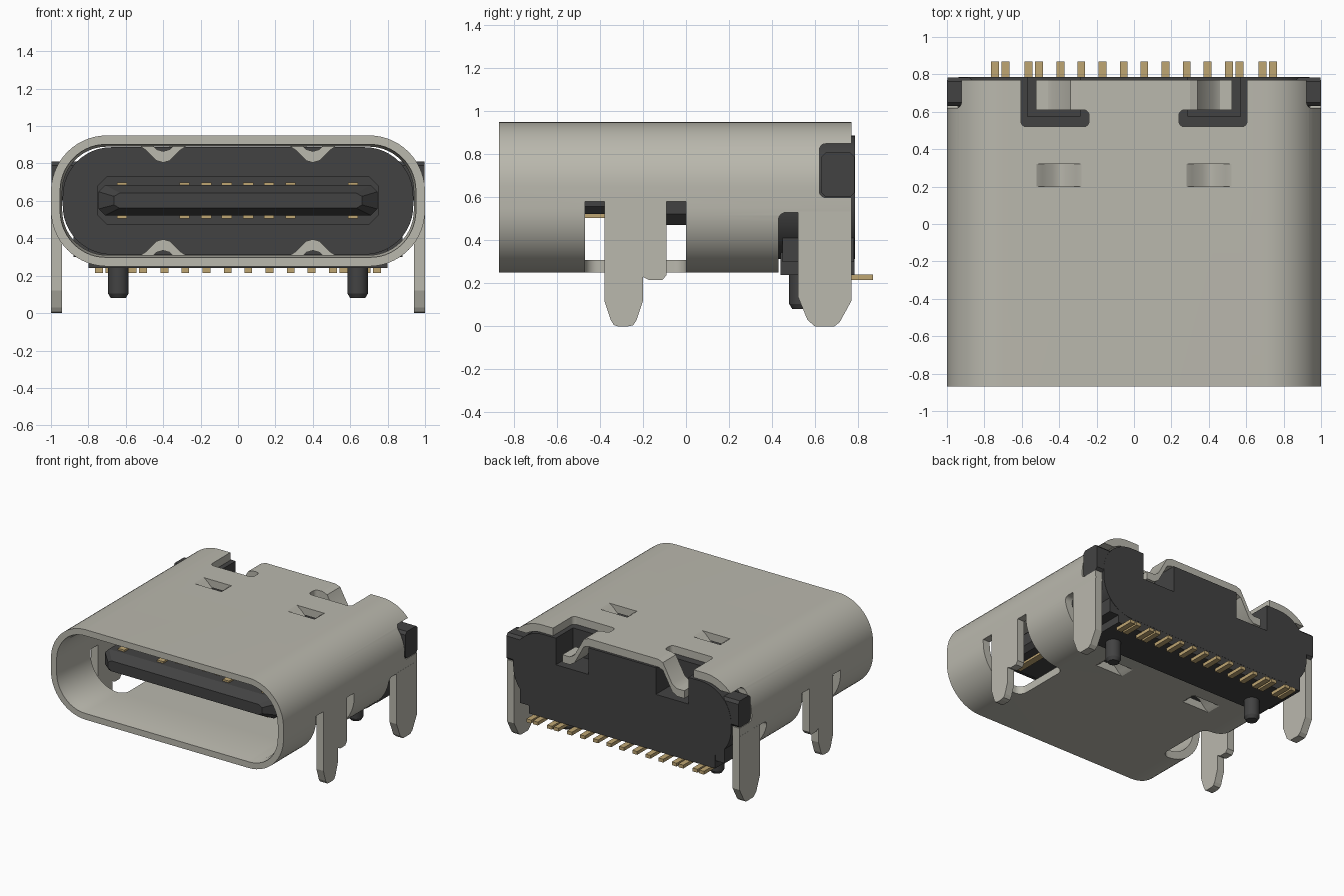
import bpy, bmesh, math
from mathutils import Vector

cube = bpy.data.objects.get("Cube")
if cube:
    bpy.data.objects.remove(cube, do_unlink=True)


def material(name, rgb):
    m = bpy.data.materials.new(name)
    m.use_nodes = True
    m.diffuse_color = (*rgb, 1)
    m.node_tree.nodes["Principled BSDF"].inputs["Base Color"].default_value = (*rgb, 1)
    return m


STEEL = material("satin steel", (0.49, 0.48, 0.42))
BLACK = material("black plastic", (0.055, 0.055, 0.055))
GOLD = material("gold contact", (0.52, 0.38, 0.17))


def rrect(a0, a1, b0, b1, r=0.0, n=8):
    """Rounded rectangle outline; n=1 gives chamfered corners."""
    if r == 0:
        return [(a0, b0), (a1, b0), (a1, b1), (a0, b1)]
    centres = [(a1 - r, b1 - r), (a0 + r, b1 - r), (a0 + r, b0 + r), (a1 - r, b0 + r)]
    return [(ca + r * math.cos(t), cb + r * math.sin(t))
            for q, (ca, cb) in enumerate(centres)
            for t in [(q + k / n) * math.pi / 2 for k in range(n + 1)]]


def loft(name, sections, axis, mat):
    """Solid through (position, outline) sections stacked along an axis."""
    place = {"x": lambda p, d: (d, p[0], p[1]),
             "y": lambda p, d: (p[0], d, p[1]),
             "z": lambda p, d: (p[0], p[1], d)}[axis]
    bm = bmesh.new()
    rings = [[bm.verts.new(place(p, d)) for p in pts] for d, pts in sections]
    for lo, hi in zip(rings, rings[1:]):
        for i in range(len(lo)):
            j = (i + 1) % len(lo)
            bm.faces.new((lo[i], lo[j], hi[j], hi[i]))
    bm.faces.new(rings[0])
    bm.faces.new(rings[-1])
    bmesh.ops.recalc_face_normals(bm, faces=bm.faces)
    me = bpy.data.meshes.new(name)
    bm.to_mesh(me)
    bm.free()
    me.materials.append(mat)
    ob = bpy.data.objects.new(name, me)
    bpy.context.collection.objects.link(ob)
    return ob


def prism(name, pts, axis, d0, d1, mat):
    return loft(name, [(d0, pts), (d1, pts)], axis, mat)


def box(name, x0, x1, y0, y1, z0, z1, mat):
    return prism(name, rrect(x0, x1, y0, y1), "z", z0, z1, mat)


def select(ob):
    bpy.ops.object.select_all(action="DESELECT")
    bpy.context.view_layer.objects.active = ob
    ob.select_set(True)


def cut(ob, cutter):
    cutter.hide_render = True
    mod = ob.modifiers.new("cut", "BOOLEAN")
    mod.operation = "DIFFERENCE"
    mod.solver = "EXACT"
    mod.object = cutter
    select(ob)
    bpy.ops.object.modifier_apply(modifier=mod.name)
    bpy.data.objects.remove(cutter, do_unlink=True)


def smooth(ob):
    select(ob)
    bpy.ops.object.shade_smooth_by_angle(angle=math.radians(30))


def sheet(pts, t):
    """Bent sheet outline: a path given a vertical thickness."""
    return pts + [(a, b - t) for a, b in reversed(pts)]


def flip(pts, s):
    return [(s * a, b) for a, b in pts]


T = 0.06       # sheet thickness
MID = 0.6      # mid height of the shell
SIDES = ((1, "left"), (-1, "right"))

# Shell tube, with a slightly flared mouth
shell = prism("shell", rrect(-1, 1, 0.25, 0.95, 0.3, 14), "y", -0.87, 0.77, STEEL)
bore = rrect(-1 + T, 1 - T, 0.25 + T, 0.95 - T, 0.3 - T, 14)
mouth = [(x * 1.012, MID + (z - MID) * 1.04) for x, z in bore]
cut(shell, loft("bore_cutter", [(-0.9, mouth), (-0.86, mouth), (-0.82, bore), (0.9, bore)],
                "y", STEEL))

# Open the rear underside
cut(shell, prism("rear_cutter", rrect(0.43, 1.2, -0.3, 0.53, 0.035), "x", -1.2, 1.2, STEEL))

for s, side in SIDES:
    def cutter(x0, x1, y0, y1, z0, z1, axis="z", r=0.03):
        x0, x1 = sorted((s * x0, s * x1))
        if axis == "x":
            return prism("cutter", rrect(y0, y1, z0, z1, r), "x", x0, x1, STEEL)
        return prism("cutter", rrect(x0, x1, y0, y1, r), "z", z0, z1, STEEL)

    # Side window wrapping under, ear notch, hooked top slots, and spring holes
    cut(shell, cutter(0.65, 1.2, -0.47, 0, 0, 0.58, r=0.06))
    cut(shell, cutter(0.8, 1.2, 0.62, 1, 0.6, 0.85, "x"))
    cut(shell, cutter(0.525, 0.605, 0.52, 1, 0.7, 1.1))
    cut(shell, cutter(0.24, 0.6, 0.52, 0.61, 0.7, 1.1))
    cut(shell, cutter(0.3, 0.56, 0.58, 1, 0.7, 1.1, r=0))
    cut(shell, cutter(0.28, 0.52, 0.2, 0.32, 0.1, 1.1, r=0))

    # Pressed-in springs above and below
    dent = [(0.28, 0.95), (0.31, 0.93), (0.365, 0.875), (0.4, 0.865),
            (0.435, 0.875), (0.49, 0.93), (0.52, 0.95)]
    top = flip(sheet(dent, T), s)
    smooth(prism(side + "_top_spring", top, "y", 0.2, 0.32, STEEL))
    smooth(prism(side + "_bottom_spring", [(x, 2 * MID - z) for x, z in top],
                 "y", 0.2, 0.32, STEEL))

    # Bent-down wing of the rear flap
    wing = [(0.3, 0.95), (0.34, 0.935), (0.42, 0.79), (0.46, 0.765), (0.525, 0.765)]
    smooth(prism(side + "_flap_wing", flip(sheet(wing, T), s), "y", 0.61, 0.77, STEEL))

    # Mounting legs
    x0, x1 = sorted((s * (1 - T), s))
    front = [(-0.38, 0.585), (-0.38, 0.12), (-0.35, 0.03), (-0.335, 0.006), (-0.315, 0),
             (-0.27, 0), (-0.245, 0.006), (-0.23, 0.03), (-0.2, 0.12), (-0.2, 0.23),
             (-0.17, 0.215), (-0.11, 0.215), (-0.09, 0.24), (-0.09, 0.585)]
    prism(side + "_front_leg", front, "x", x0, x1, STEEL)
    rear = [(0.52, 0.535), (0.52, 0.14), (0.565, 0.03), (0.6, 0), (0.69, 0),
            (0.715, 0.02), (0.77, 0.12), (0.77, 0.535)]
    prism(side + "_rear_leg", rear, "x", x0, x1, STEEL)

    # Plastic ear and locating peg
    x0, x1 = sorted((s * 0.86, s * 0.998))
    prism(side + "_ear", rrect(0.63, 0.783, 0.602, 0.81, 0.02, 1), "x", x0, x1, BLACK)

    def circle(r):
        return [(s * 0.64 + r * math.cos(k * math.pi / 14),
                 0.535 + r * math.sin(k * math.pi / 14)) for k in range(28)]
    smooth(loft(side + "_peg", [(0.08, circle(0.04)), (0.105, circle(0.055)),
                                (0.3, circle(0.055))], "z", BLACK))
smooth(shell)

# Plastic body with pockets for the flap wings
body = prism("insulator_body", rrect(-0.937, 0.937, 0.313, 0.887, 0.26, 12),
             "y", 0.34, 0.785, BLACK)
for s, side in SIDES:
    x0, x1 = sorted((s * 0.29, s * 0.57))
    cut(body, box("pocket_cutter", x0, x1, 0.575, 1, 0.68, 1.1, BLACK))
smooth(body)
box("insulator_foot", -0.8, 0.8, 0.44, 0.784, 0.24, 0.4, BLACK)
box("insulator_shoulder", -0.88, 0.88, 0.45, 0.782, 0.3, 0.45, BLACK)

# Tongue with a thicker root and a chamfered tip
prism("tongue_root", rrect(-0.75, 0.75, 0.473, 0.733, 0.05, 1), "y", -0.09, 0.36, BLACK)
blade = rrect(-0.745, 0.745, 0.522, 0.684, 0.035, 1)
tip = [(x * 0.89, MID + (z - MID) * 0.5) for x, z in blade]
loft("tongue", [(-0.65, tip), (-0.57, blade), (0, blade)], "y", BLACK)

# Contacts on both faces of the tongue
for i, x in enumerate((-0.62, -0.285, -0.17, -0.06, 0.055, 0.165, 0.28, 0.615)):
    start = -0.55 if i in (0, 1, 6, 7) else -0.49
    for z, face in ((0.678, "upper"), (0.505, "lower")):
        box(f"{face}_contact_{i + 1}", x - 0.027, x + 0.027, start, -0.08, z, z + 0.02, GOLD)

# Solder tails along the back
half = (0.055, 0.168, 0.282, 0.393, 0.508, 0.565, 0.687, 0.743)
for s, side in SIDES:
    for i, x in enumerate(half):
        box(f"{side}_tail_{i + 1}", s * x - 0.021, s * x + 0.021, 0.72, 0.87,
            0.215, 0.241, GOLD)
